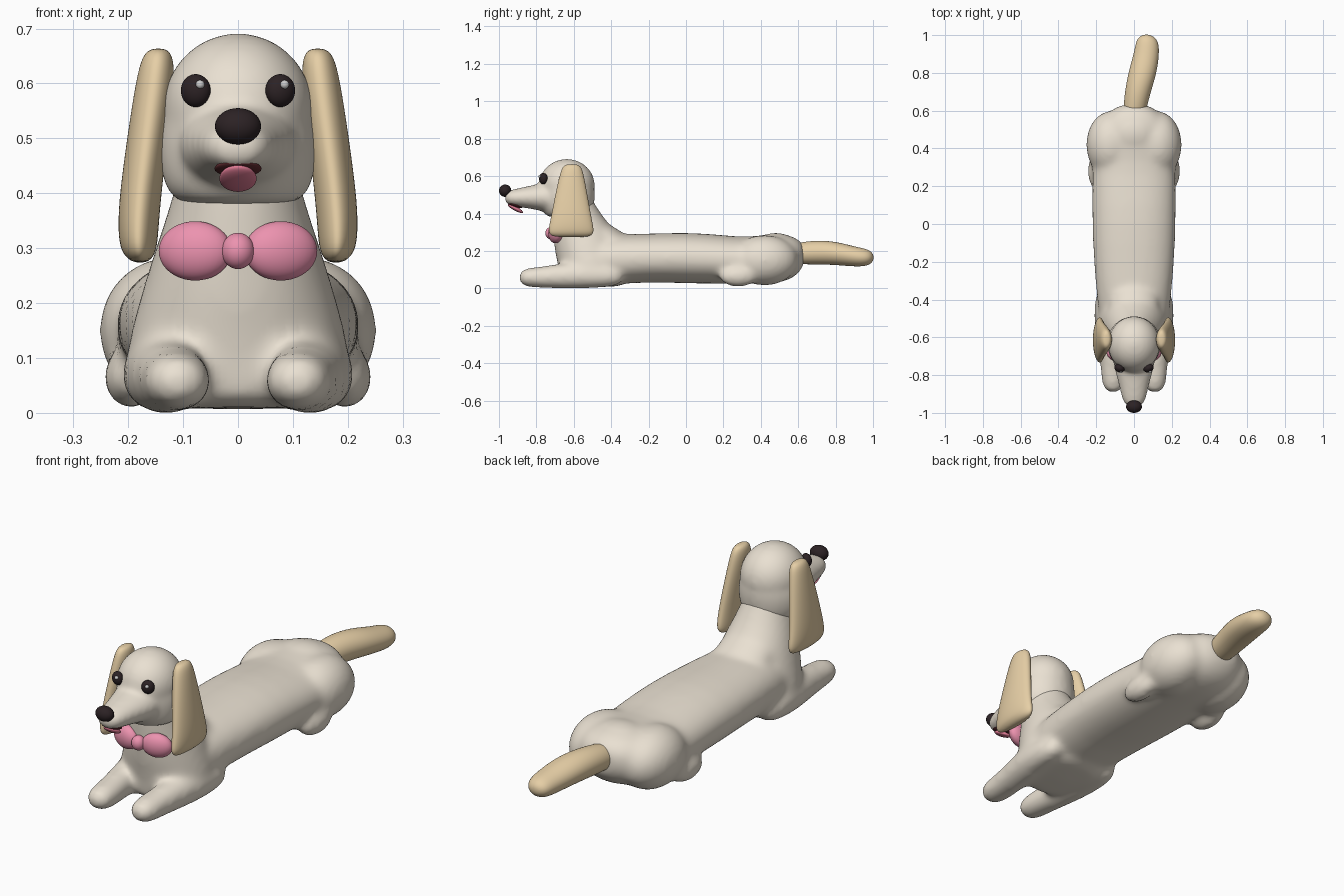
import bpy, bmesh, math
from mathutils import Matrix, Vector

CREAM = (0.82, 0.75, 0.645, 1)
TAN = (0.79, 0.62, 0.38, 1)
DARK = (0.025, 0.016, 0.018, 1)
PINK = (0.84, 0.29, 0.43, 1)
TONGUE = (0.75, 0.20, 0.30, 1)
MOUTH = (0.12, 0.025, 0.03, 1)
WHITE = (0.85, 0.85, 0.85, 1)
mats = {}


def ball(bm, c, r, tilt=0, turn=0):
    m = (Matrix.Translation(c) @ Matrix.Rotation(turn, 4, 'Z')
         @ Matrix.Rotation(tilt, 4, 'X') @ Matrix.Diagonal((*r, 1)))
    bmesh.ops.create_uvsphere(bm, u_segments=32, v_segments=20, radius=1, matrix=m)


def loft(bm, axis, sections, power=1.0, n=20):
    """Closed tube of (super)ellipse rings: (x, y, z, rx, r_other)."""
    rings = []
    for x, y, z, ra, rb in sections:
        ring = []
        for i in range(n):
            a = 2 * math.pi * i / n
            c, s = math.cos(a), math.sin(a)
            u = math.copysign(abs(c) ** power, c) * ra
            v = math.copysign(abs(s) ** power, s) * rb
            off = Vector((u, 0, v)) if axis == 'Y' else Vector((u, v, 0))
            ring.append(bm.verts.new(Vector((x, y, z)) + off))
        rings.append(ring)
    for a, b in zip(rings, rings[1:]):
        for i in range(n):
            j = (i + 1) % n
            bm.faces.new((a[i], a[j], b[j], b[i]))
    bm.faces.new(rings[0])
    bm.faces.new(rings[-1])


def finish(name, bm, color, subsurf=0, voxel=0, smooth=0):
    bmesh.ops.recalc_face_normals(bm, faces=bm.faces)
    me = bpy.data.meshes.new(name)
    bm.to_mesh(me)
    bm.free()
    for p in me.polygons:
        p.use_smooth = True
    if color not in mats:
        mats[color] = bpy.data.materials.new("colour_%d" % len(mats))
        mats[color].diffuse_color = color
    me.materials.append(mats[color])
    ob = bpy.data.objects.new(name, me)
    bpy.context.collection.objects.link(ob)
    if subsurf:
        ob.modifiers.new("subsurf", 'SUBSURF').levels = subsurf
        ob.modifiers["subsurf"].render_levels = subsurf
    if voxel:
        r = ob.modifiers.new("blend", 'REMESH')
        r.mode, r.voxel_size, r.use_smooth_shade = 'VOXEL', voxel, True
        s = ob.modifiers.new("soften", 'SMOOTH')
        s.factor, s.iterations = 0.5, smooth
    return ob


def blob(name, c, r, color, tilt=0, turn=0):
    bm = bmesh.new()
    ball(bm, c, r, tilt, turn)
    return finish(name, bm, color)


# Body: long torso, chest and neck, haunches and legs blended together
bm = bmesh.new()
loft(bm, 'Y', [(0, -.62, .13, .12, .09), (0, -.55, .145, .18, .125), (0, -.40, .155, .198, .138),
               (0, -.20, .163, .217, .130), (0, 0, .163, .225, .139), (0, .20, .155, .225, .132),
               (0, .33, .148, .222, .124), (0, .48, .16, .215, .138), (0, .57, .165, .165, .118),
               (0, .62, .175, .10, .075), (0, .635, .178, .05, .04)], power=0.92)
loft(bm, 'Z', [(0, -.50, .005, .17, .16), (0, -.50, .03, .20, .18), (0, -.50, .10, .212, .18),
               (0, -.52, .20, .185, .187), (0, -.54, .30, .153, .174), (0, -.585, .39, .122, .135),
               (0, -.61, .48, .10, .11), (0, -.61, .52, .08, .085)])
# slope from the nape onto the back
ball(bm, (0, -.42, .25), (.135, .19, .085), tilt=-.55)
# rounded rump joining the haunches
ball(bm, (0, .48, .17), (.17, .145, .128))
for s in (1, -1):
    ball(bm, (s * .122, .42, .15), (.132, .18, .135))
    ball(bm, (s * .195, .28, .065), (.05, .105, .058))
    loft(bm, 'Y', [(s * .15, -.33, .06, .04, .04), (s * .15, -.42, .068, .065, .065),
                   (s * .138, -.56, .072, .075, .076), (s * .12, -.70, .064, .065, .066),
                   (s * .11, -.80, .058, .066, .056), (s * .11, -.86, .058, .060, .052),
                   (s * .11, -.895, .058, .034, .03)])
finish("body", bm, CREAM, 1, .012, 24)

# Head: skull, cheeks and tapering snout
bm = bmesh.new()
ball(bm, (0, -.637, .553), (.138, .15, .139))
loft(bm, 'Z', [(0, -.632, .378, .09, .09), (0, -.632, .387, .12, .12), (0, -.632, .42, .141, .14),
               (0, -.632, .49, .150, .148), (0, -.635, .55, .138, .148), (0, -.635, .58, .11, .12)])
loft(bm, 'Y', [(0, -.60, .485, .11, .095), (0, -.72, .487, .115, .088), (0, -.78, .488, .102, .074),
               (0, -.85, .487, .081, .059), (0, -.92, .484, .067, .047), (0, -.955, .484, .052, .038),
               (0, -.970, .484, .025, .02)])
finish("head", bm, CREAM, 1, .01, 16)

# Face
blob("nose", (0, -.967, .522), (.042, .033, .033), DARK)
blob("mouth", (0, -.915, .445), (.043, .042, .010), MOUTH, tilt=-.3)
blob("tongue", (0, -.912, .427), (.034, .046, .012), TONGUE, tilt=-.5)
for s, side in ((1, "left"), (-1, "right")):
    blob(side + "_eye", (s * .077, -.763, .587), (.028, .022, .030), DARK, turn=s * .4)
    blob(side + "_eye_glint", (s * .077 + .008, -.782, .598), (.008, .008, .008), WHITE)

    # Long hanging ear
    bm = bmesh.new()
    loft(bm, 'Z', [(s * .145, -.61, .664, .012, .025), (s * .146, -.61, .653, .028, .050),
                   (s * .150, -.611, .61, .036, .065), (s * .165, -.613, .50, .038, .088),
                   (s * .180, -.614, .38, .039, .110), (s * .182, -.614, .315, .037, .125),
                   (s * .180, -.614, .287, .030, .119), (s * .178, -.614, .273, .012, .085)], n=16)
    finish(side + "_ear", bm, TAN, 2)

    # Bow loop
    blob(side + "_bow_loop", (s * .078, -.698, .295), (.068, .036, .054), PINK, turn=s * .25)
blob("bow_knot", (0, -.722, .295), (.030, .030, .033), PINK)

# Tail, curving slightly to one side
bm = bmesh.new()
loft(bm, 'Y', [(0, .56, .185, .05, .05), (.005, .61, .187, .063, .060), (.020, .70, .193, .070, .066),
               (.045, .80, .188, .077, .064), (.066, .90, .170, .069, .055), (.070, .96, .165, .062, .048),
               (.067, .99, .165, .044, .034), (.066, 1.003, .165, .015, .012)], n=16)
finish("tail", bm, TAN, 2)
